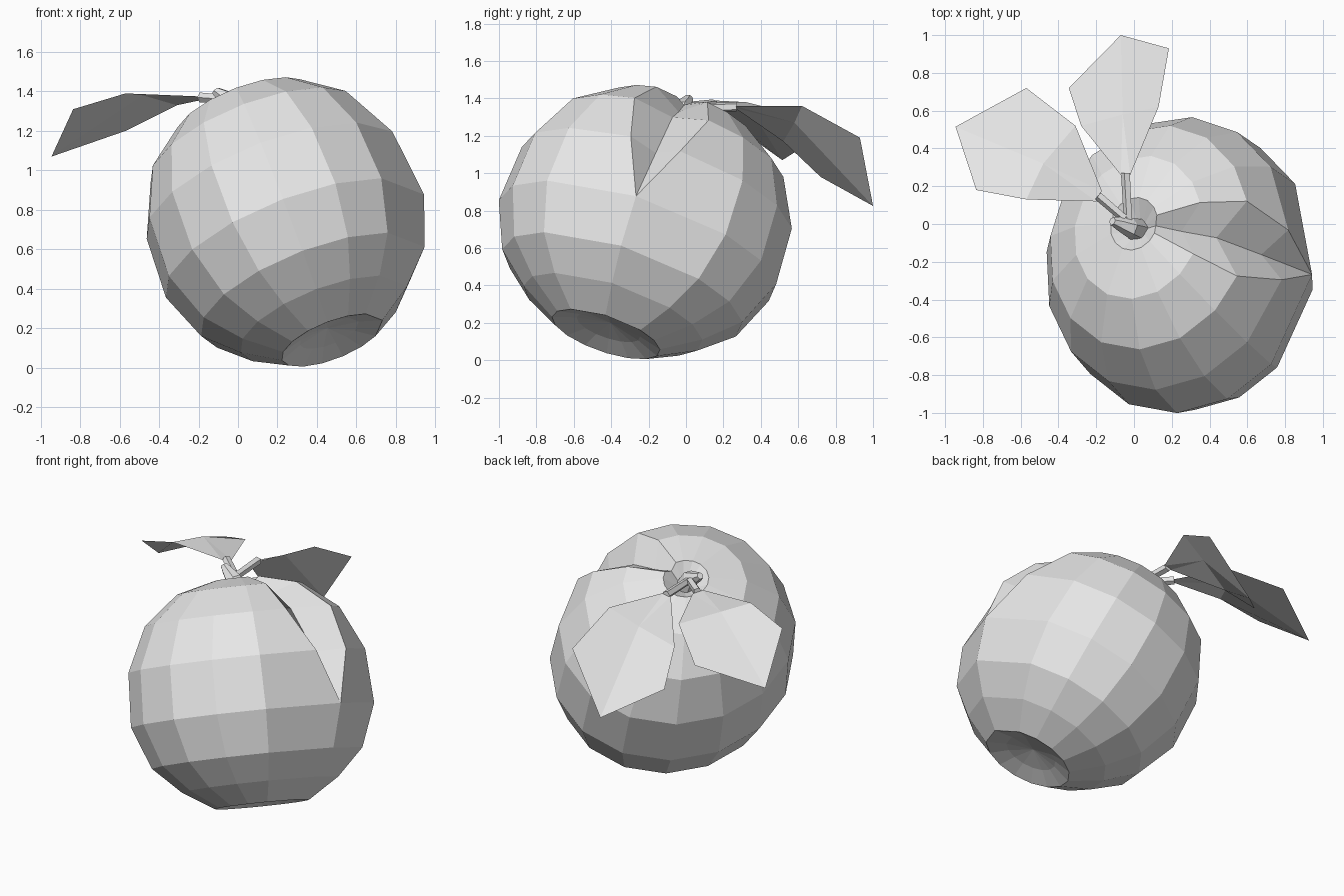
import bpy, bmesh, math
from mathutils import Vector

cube = bpy.data.objects.get("Cube")
if cube:
    bpy.data.objects.remove(cube, do_unlink=True)

grey = bpy.data.materials.new("plain grey")
grey.use_nodes = True
grey.diffuse_color = (0.8, 0.8, 0.8, 1)
grey.node_tree.nodes["Principled BSDF"].inputs["Base Color"].default_value = (0.8, 0.8, 0.8, 1)


def finish(name, bm, fix_normals=True):
    if fix_normals:
        bmesh.ops.recalc_face_normals(bm, faces=bm.faces)
    mesh = bpy.data.meshes.new(name)
    bm.to_mesh(mesh)
    bm.free()
    mesh.materials.append(grey)
    obj = bpy.data.objects.new(name, mesh)
    bpy.context.collection.objects.link(obj)
    return obj


def bridge(bm, a, b):
    n = len(a)
    for i in range(n):
        j = (i + 1) % n
        bm.faces.new((a[i], a[j], b[j], b[i]))


def tube(name, points, radii, sides=6):
    """Tapered tube through a few points, closed at both ends."""
    bm = bmesh.new()
    pts = [Vector(p) for p in points]
    rot = (pts[-1] - pts[0]).to_track_quat('Z', 'Y')
    rings = []
    for p, r in zip(pts, radii):
        rings.append([bm.verts.new(p + rot @ Vector((r * math.cos(k * math.tau / sides),
                                                     r * math.sin(k * math.tau / sides), 0)))
                      for k in range(sides)])
    for a, b in zip(rings, rings[1:]):
        bridge(bm, a, b)
    bm.faces.new(rings[0])
    bm.faces.new(rings[-1])
    return finish(name, bm)


# Fruit body: rings around a tilted axis, a little wider across the crease
centre = Vector((0.24, -0.215, 0.74))
axis = Vector((-0.349, 0.313, 0.883)).normalized()
u = Vector((0.929, -0.012, 0.371))           # towards the crease
u = (u - axis * u.dot(axis)).normalized()
v = axis.cross(u)


def place(t, r, deg):
    a = math.radians(deg)
    return centre + axis * t + u * (0.945 * r * math.cos(a)) + v * (1.05 * r * math.sin(a))


# height, radius, half angle of the crease, valley height, valley radius
rings = [
    (0.69, 0.14, 20, 0.66, 0.12),
    (0.63, 0.38, 21, 0.57, 0.24),
    (0.46, 0.595, 19.5, 0.47, 0.41),
    (0.19, 0.725, 10.5, 0.19, 0.57),
    (-0.14, 0.745, 0, -0.14, 0.745),
    (-0.40, 0.645, 0, -0.40, 0.645),
    (-0.56, 0.48, 0, -0.56, 0.48),
    (-0.68, 0.29, 0, -0.68, 0.29),
    (-0.64, 0.17, 0, -0.64, 0.17),
]
meridians = [40 + i * 280 / 12 for i in range(13)]
bm = bmesh.new()
loops = []
for t, r, half, vt, vr in rings:
    loop = [bm.verts.new(place(vt, vr, 0)), bm.verts.new(place(t, r, half))]
    loop += [bm.verts.new(place(t, r, d)) for d in meridians]
    loop.append(bm.verts.new(place(t, r, -half)))
    loops.append(loop)
for a, b in zip(loops, loops[1:]):
    bridge(bm, a, b)
# dimples at both ends
for loop, t in ((loops[0], 0.58), (loops[-1], -0.61)):
    tip = bm.verts.new(place(t, 0, 0))
    for i in range(len(loop)):
        bm.faces.new((loop[i], loop[(i + 1) % len(loop)], tip))
# the crease closes to a single seam below its tip
bmesh.ops.remove_doubles(bm, verts=bm.verts, dist=0.0005)
finish("fruit_body", bm)

# Stem and leaf stalks
tube("stem", [(0.04, -0.04, 1.24), (-0.02, -0.02, 1.35), (-0.085, 0.005, 1.385), (-0.115, 0.015, 1.405)],
     [0.07, 0.052, 0.034, 0.022])
tube("left_leaf_stalk", [(-0.05, 0.03, 1.36), (-0.19, 0.15, 1.37)], [0.024, 0.026], 5)
tube("back_leaf_stalk", [(-0.03, 0.02, 1.35), (-0.043, 0.27, 1.355)], [0.024, 0.026], 5)


def leaf(name, base_a, base_b, side_a, side_b, middle, corner_a, corner_b, tip):
    """Thin leaf folded along its midrib."""
    bm = bmesh.new()
    ba, bb, sa, sb, m, ca, cb, t = [bm.verts.new(p) for p in
                                    (base_a, base_b, side_a, side_b, middle, corner_a, corner_b, tip)]
    for f in ((ba, sa, m), (ba, m, bb), (bb, m, sb), (sa, ca, t, m), (m, t, cb, sb)):
        bm.faces.new(f)
    bmesh.ops.recalc_face_normals(bm, faces=bm.faces)
    if sum(f.normal.z for f in bm.faces) < 0:
        bmesh.ops.reverse_faces(bm, faces=bm.faces)
    return finish(name, bm, False)


leaf("left_leaf", (-0.20, 0.12, 1.375), (-0.17, 0.175, 1.36), (-0.57, 0.13, 1.39), (-0.31, 0.52, 1.33),
     (-0.48, 0.32, 1.38), (-0.835, 0.18, 1.31), (-0.57, 0.72, 1.20), (-0.945, 0.515, 1.07))
leaf("back_leaf", (-0.07, 0.26, 1.35), (-0.02, 0.26, 1.36), (-0.28, 0.52, 1.17), (0.13, 0.62, 1.36),
     (-0.06, 0.58, 1.27), (-0.345, 0.72, 0.98), (0.185, 0.93, 1.19), (-0.07, 1.0, 0.825))
